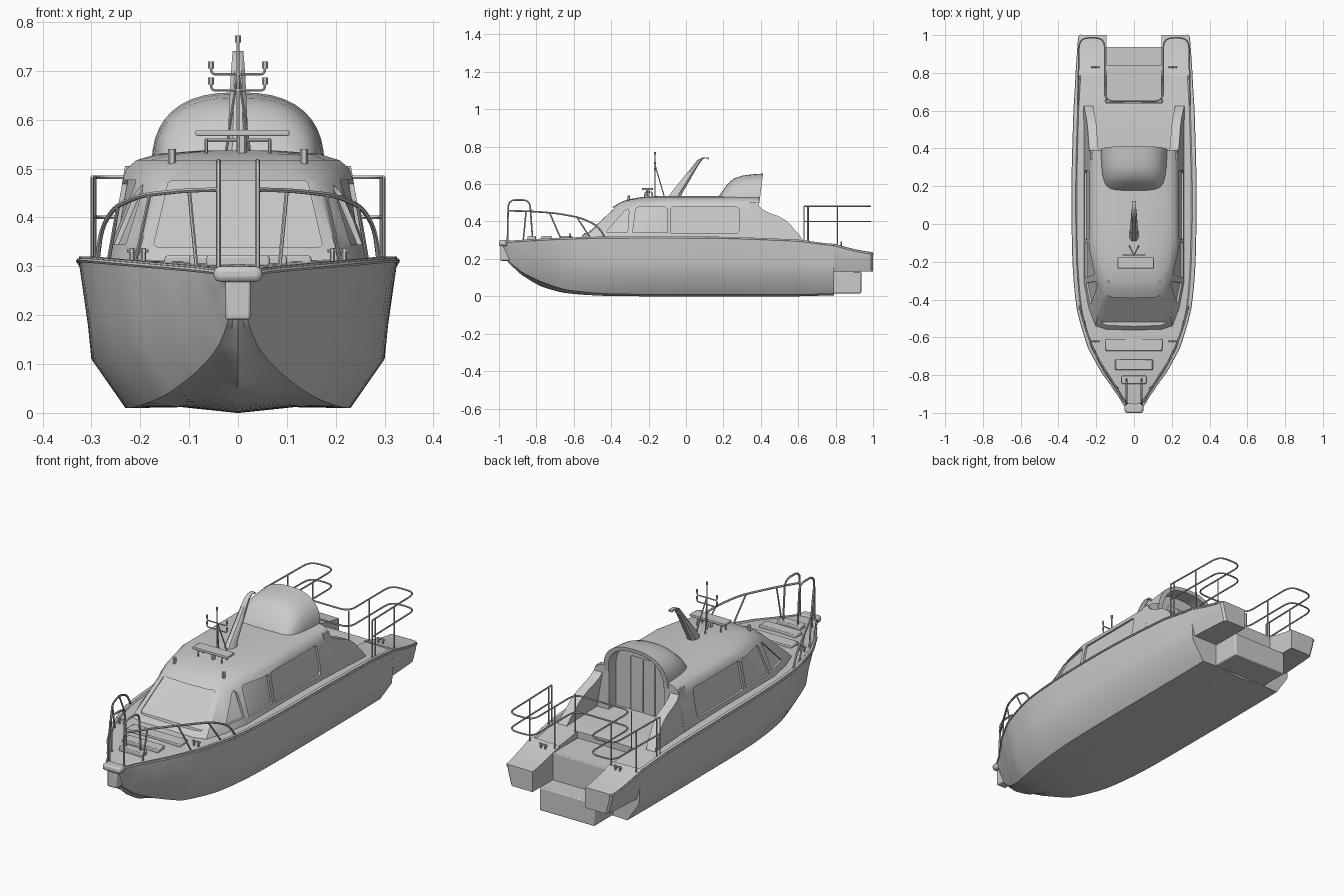
import bpy, bmesh, math
from mathutils import Vector

if "Cube" in bpy.data.objects:
    bpy.data.objects.remove(bpy.data.objects["Cube"])


def finish(ob, angle=35):
    bpy.ops.object.select_all(action='DESELECT')
    ob.select_set(True)
    bpy.context.view_layer.objects.active = ob
    bpy.ops.object.shade_smooth_by_angle(angle=math.radians(angle))
    return ob


def loft(name, rings):
    """Skin closed rings of equal length and cap both ends."""
    bm = bmesh.new()
    vs = [[bm.verts.new(p) for p in r] for r in rings]
    n = len(rings[0])
    for a, b in zip(vs, vs[1:]):
        for i in range(n):
            j = (i + 1) % n
            bm.faces.new((a[i], a[j], b[j], b[i]))
    caps = [bm.faces.new(vs[0]), bm.faces.new(vs[-1])]
    bmesh.ops.triangulate(bm, faces=caps)
    bmesh.ops.recalc_face_normals(bm, faces=bm.faces)
    me = bpy.data.meshes.new(name)
    bm.to_mesh(me)
    bm.free()
    ob = bpy.data.objects.new(name, me)
    bpy.context.collection.objects.link(ob)
    return finish(ob)


def box(name, x0, x1, y0, y1, z0, z1, bevel=0.0):
    ring = lambda z: [(x0, y0, z), (x1, y0, z), (x1, y1, z), (x0, y1, z)]
    ob = loft(name, [ring(z0), ring(z1)])
    if bevel:
        m = ob.modifiers.new("bevel", 'BEVEL')
        m.width, m.segments = bevel, 2
    return ob


def cut(ob, cutter):
    m = ob.modifiers.new("cut", 'BOOLEAN')
    m.operation, m.object, m.solver = 'DIFFERENCE', cutter, 'EXACT'
    bpy.context.view_layer.objects.active = ob
    bpy.ops.object.modifier_apply(modifier=m.name)
    finish(ob)


def tube(name, pts, r=0.004, fillet=0.0):
    """Pipe through points with rounded corners."""
    P = [Vector(p) for p in pts]
    path = [P[0]]
    for a, b, c in zip(P, P[1:], P[2:]):
        u, v = a - b, c - b
        d = min(fillet, u.length * .48, v.length * .48)
        p, q = b + u.normalized() * d, b + v.normalized() * d
        path += [p.lerp(b, t).lerp(b.lerp(q, t), t) for t in (0, .25, .5, .75, 1)] if d else [b]
    path.append(P[-1])
    cu = bpy.data.curves.new(name, 'CURVE')
    cu.dimensions, cu.bevel_depth, cu.bevel_resolution, cu.use_fill_caps = '3D', r, 1, True
    s = cu.splines.new('POLY')
    s.points.add(len(path) - 1)
    for sp, p in zip(s.points, path):
        sp.co = (*p, 1)
    ob = bpy.data.objects.new(name, cu)
    bpy.context.collection.objects.link(ob)
    bpy.ops.object.select_all(action='DESELECT')
    ob.select_set(True)
    bpy.context.view_layer.objects.active = ob
    bpy.ops.object.convert(target='MESH')
    return finish(bpy.context.object, 50)


def lerp_table(table, t):
    for a, b in zip(table, table[1:]):
        if t <= b[0]:
            f = max(0, (t - a[0]) / (b[0] - a[0]))
            return [p + (q - p) * f for p, q in zip(a, b)]
    return list(table[-1])


def smooth_table(T, n=4):
    out = []
    for i in range(len(T) - 1):
        p0, p1, p2, p3 = T[max(i - 1, 0)], T[i], T[i + 1], T[min(i + 2, len(T) - 1)]
        for k in range(n):
            t = k / n
            row = [.5 * (2*b + (c-a)*t + (2*a-5*b+4*c-d)*t*t + (3*b-a-3*c+d)*t**3)
                   for a, b, c, d in zip(p0, p1, p2, p3)]
            row[0] = p1[0] + (p2[0] - p1[0]) * t
            out.append(row)
    return out + [list(T[-1])]


# Hull: y, keel z, bottom edge x/z, chine x/z, sheer x/z
stations = smooth_table([
    (-.99, .25, .012, .255, .02, .265, .03, .292), (-.95, .18, .02, .19, .035, .23, .055, .297),
    (-.88, .115, .045, .13, .07, .185, .10, .302), (-.78, .055, .09, .08, .13, .15, .17, .308),
    (-.65, .018, .15, .036, .205, .128, .24, .314), (-.45, .003, .2, .015, .267, .115, .297, .319),
    (-.2, 0, .225, .01, .295, .11, .32, .32), (.2, 0, .23, .01, .3, .11, .325, .318),
    (.6, 0, .23, .01, .298, .11, .315, .303), (.79, .005, .23, .012, .295, .11, .304, .28)])


def hull_ring(s):
    y, zk, xb, zb, xc, zc, xs, zs = s
    half = [(xb*.5, (zk+zb)/2 + .007), (xb, zb), (xc, zc), (xc+(xs-xc)*.3, zc+(zs-zc)*.35),
            (xs, zs-.014), (xs, zs), (xs*.95, zs), (xs*.93, zs-.006)]
    return ([(0, y, zk)] + [(x, y, z) for x, z in half] + [(0, y, zs)]
            + [(-x, y, z) for x, z in reversed(half)])


hull = loft("hull", [hull_ring(s) for s in stations])
well = box("stair_well_cutter", -.15, .15, .64, .9, .1, .5)
cut(hull, well)
bpy.data.objects.remove(well)

# Stern pods, stairs and swim platform box
pods = [(.785, .305, .281), (.85, .301, .263), (.91, .297, .248), (.965, .293, .238), (.99, .29, .235), (1.0, .28, .233)]
for s in (1, -1):
    loft("stern_pod", [[(s*x, y, z) for x, z in (
        (.145, zt), (.145, .132), (xo-.022, .132), (xo-.006, .19), (xo, zt-.012), (xo, zt), (xo-.015, zt+.002))]
        for y, xo, zt in pods])
for i, (y, z) in enumerate(((.64, .265), (.69, .225), (.74, .185), (.79, .15))):
    box("stair_step", -.149, .149, y, .84, .1, z, .004)
box("swim_platform", -.152, .152, .74, .937, .016, .132, .006)

# Rub rail along the sheer, and bow roller with plate
for s in (1, -1):
    edge = [(s*(r[6]+.001), r[0], r[7]-.008) for r in stations]
    edge += [(s*xo, y, zt-.008) for y, xo, zt in pods[1:]]
    tube("rub_rail", edge, .005)
box("bow_roller", -.05, .05, -1, -.95, .268, .3, .012)
box("stem_plate", -.026, .026, -.992, -.94, .19, .275, .006)
for w, y, d in ((.15, -.64, .032), (.1, -.745, .028), (.065, -.825, .022)):
    box("foredeck_step", -w, w, y-d, y+d, .30, .322, .005)

# Cabin: z, front y, front corner half width, side half width
levels = [(.30, -.575, .205, .267), (.335, -.545, .2, .261), (.475, -.395, .162, .236), (.5, -.355, .152, .228),
          (.517, -.315, .14, .208), (.53, -.24, .12, .165), (.537, -.14, .06, .08)]


def side_line(z):
    z, yf, wf, w = lerp_table(levels, z)
    return [(yf, 0), (yf+.005, wf*.7), (yf+.025, wf), (yf+.12, wf+.6*(w-wf)), (yf+.25, w), (.1, w), (.39, w)]


def cabin_ring(z):
    h = side_line(z)
    return [(x, y, z) for y, x in h] + [(-x, y, z) for y, x in reversed(h[1:])]


cabin = loft("cabin", [cabin_ring(l[0]) for l in levels])


# Rear hood: arched sections growing out of the roof
def arch(w, zt, y, lean=0, n=20, zb=.5, foot=None):
    pts = []
    for i in range(n + 1):
        a = math.pi * i / n
        c, sn = math.cos(a), max(math.sin(a), 0)
        sz = sn ** .8
        pts.append((w*math.copysign(abs(c)**.8, c), y + lean*sz, zb + (zt-zb)*sz))
    return pts + ([(-w, y, foot), (w, y, foot)] if foot else [])


hood = loft("rear_hood", [arch(w, z, y, l) for y, w, z, l in (
    (.165, .12, .535, .01), (.185, .142, .562, .01), (.21, .157, .598, .01), (.245, .166, .63, .01),
    (.29, .172, .645, .01), (.34, .175, .652, .015), (.392, .177, .656, .02))])
opening = loft("cockpit_cutter", [arch(.152, .638, y, foot=.25) for y in (.335, .7)])
cut(cabin, opening)
cut(hood, opening)
bpy.data.objects.remove(opening)
for x in (-.035, .035):
    box("cabin_door", x-.033, x+.033, .325, .341, .31, .58, .004)

# Windows recessed into the cabin walls (y, z outlines)
side_windows = [[(-.425, .345), (-.33, .455), (-.312, .467), (-.305, .455), (-.312, .345)],
                [(-.285, .34), (-.268, .47), (-.255, .477), (-.11, .477), (-.1, .468), (-.1, .34)],
                [(-.08, .34), (-.08, .468), (-.07, .477), (.27, .477), (.283, .465), (.283, .35), (.27, .335), (-.07, .335)]]
cutters = []
for s in (1, -1):
    for win in side_windows:
        wall = [lerp_table(side_line(z), y)[1] for y, z in win]
        cutters.append(loft("window_cutter", [[(s*(x+o), y, z) for x, (y, z) in zip(wall, win)] for o in (-.01, .05)]))
front = [(-.172, .345), (-.143, .47), (-.135, .476), (.135, .476), (.143, .47), (.172, .345), (.164, .338), (-.164, .338)]
cutters.append(loft("window_cutter", [[(x, lerp_table(levels, z)[1] + o, z) for x, z in front] for o in (.024, -.06)]))
for c in cutters:
    cut(cabin, c)
    bpy.data.objects.remove(c)

# Cockpit wings sweeping down aft of the hood
wing = [(.34, .30), (.34, .505), (.377, .505), (.388, .485), (.41, .464), (.446, .446), (.49, .43), (.527, .41),
        (.557, .385), (.58, .356), (.605, .33), (.625, .298)]
for s in (1, -1):
    loft("cockpit_wing", [[(s*(.266-(z-.3)*.17-t), y, z) for y, z in wing] for t in (0, .008, .04, .048)])

# Stern guard rail, two tiers, wrapping both pods and crossing the stair head
for z in (.482, .40):
    half = [(.298, .63), (.29, .985), (.155, .985), (.155, .65)]
    path = [(x, y, z) for x, y in half] + [(-x, y, z) for x, y in reversed(half)]
    tube("stern_rail", path, .004, .05)
for s in (1, -1):
    for x, y, zb in ((.298, .63, .29), (.297, .655, .29), (.293, .81, .26), (.155, .65, .28), (.155, .81, .26)):
        tube("stern_rail_post", [(s*x, y, zb), (s*x, y, .482)], .0035)

    # Bow hoop, side rail and stanchions
    tube("bow_hoop", [(s*.04, -.955, .28), (s*.04, -.95, .515), (s*.04, -.835, .515), (s*.04, -.82, .30)], .005, .04)
    tube("bow_rail", [(s*.04, -.95, .457), (s*.11, -.84, .455), (s*.2, -.7, .445), (s*.255, -.56, .42),
                      (s*.28, -.47, .375), (s*.288, -.43, .31)], .005, .05)
    for a, b in (((.1, -.855, .455), (.085, -.87, .3)), ((.18, -.73, .448), (.21, -.67, .31)),
                 ((.245, -.585, .425), (.265, -.51, .31))):
        tube("bow_stanchion", [(s*a[0], *a[1:]), (s*b[0], *b[1:])], .004)

    # Mooring cleats and roof lamps
    for y, z in ((-.62, .312), (.83, .268)):
        for d in (-.012, .012):
            tube("cleat_post", [(s*.205+d, y, z-.01), (s*.205+d, y, z+.025)], .005)
        tube("cleat_bar", [(s*.205-.022, y, z+.02), (s*.205+.022, y, z+.02)], .004)
    tube("roof_lamp", [(s*.135, -.305, .505), (s*.135, -.305, .54)], .008)

    # Antenna arms with lamps, tripod legs and radar frame
    for z, y in ((.66, -.165), (.693, -.165)):
        tube("antenna_arm", [(0, y, z), (s*.055, y, z), (s*.055, y, z+.02)], .003, .015)
        tube("antenna_lamp", [(s*.055, y, z+.012), (s*.055, y, z+.026)], .006)
    tube("mast_leg", [(0, -.165, .7), (s*.025, -.115, .53)], .003)
    tube("radar_frame", [(s*.065, -.22, .52), (s*.065, -.22, .558), (s*.065, -.18, .558), (s*.065, -.18, .525)], .004, .012)

# Radar bar, antenna pole and raked roof fin
tube("radar_crossbar", [(-.065, -.2, .558), (.065, -.2, .558)], .004)
box("radar_bar", -.087, .105, -.235, -.177, .567, .579, .003)
tube("radar_pedestal", [(.008, -.205, .53), (.008, -.205, .57)], .01)
tube("antenna_pole", [(0, -.165, .53), (0, -.165, .765)], .0035)
tube("antenna_top_lamp", [(0, -.165, .758), (0, -.165, .772)], .006)
fin = [(-.095, -.03, .53, .026), (-.075, -.015, .56, .021), (.03, .06, .69, .015), (.06, .085, .728, .012),
       (.085, .105, .741, .011), (.122, .122, .741, .01)]
loft("roof_fin", [[(w*a, y0 + (y1-y0)*b, z - (.01 if i == 5 and b > .5 else 0)) for a, b in (
    (-.5, 0), (.5, 0), (1, .3), (1, .75), (.5, 1), (-.5, 1), (-1, .75), (-1, .3))]
    for i, (y0, y1, z, w) in enumerate(fin)])
